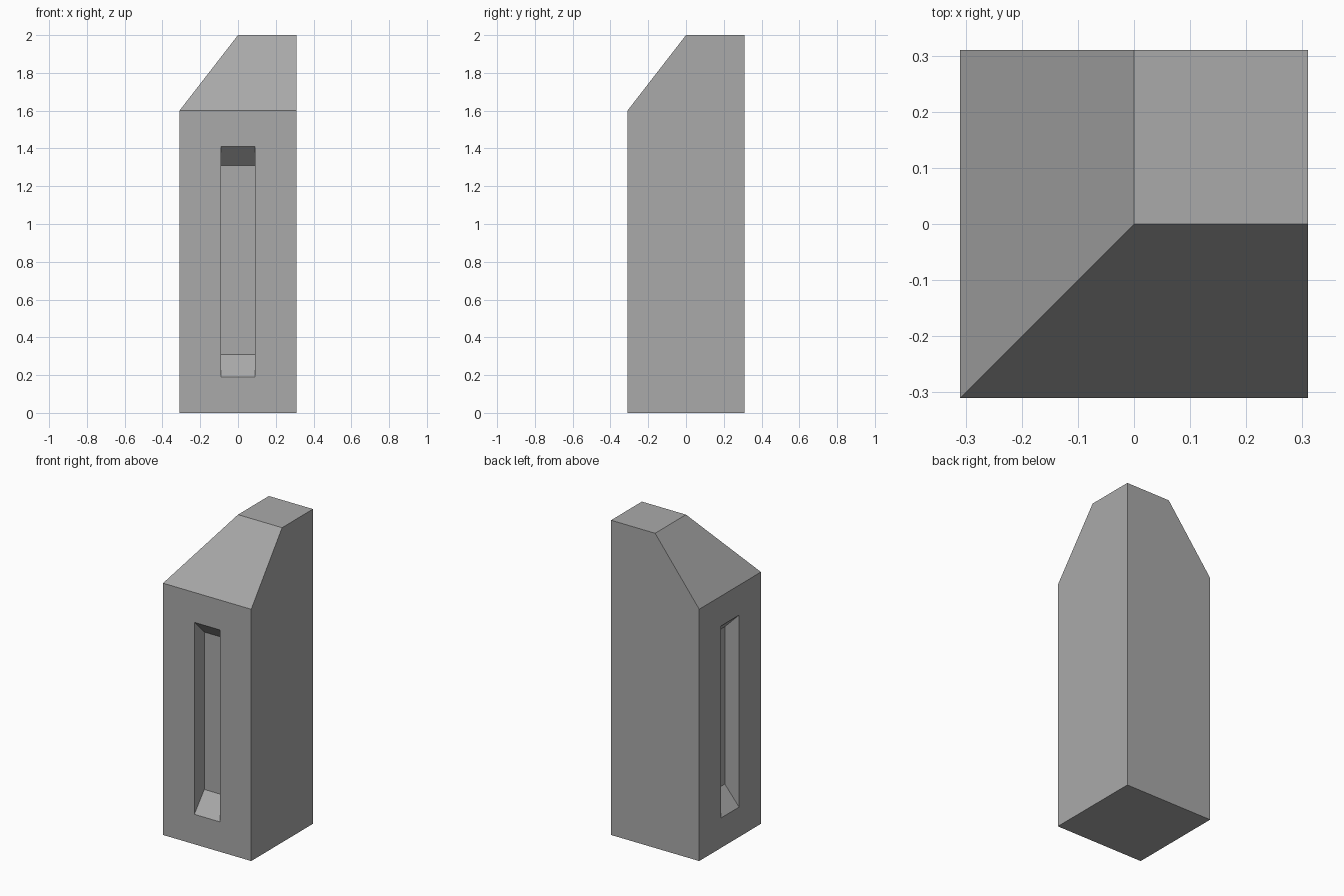
import bpy, bmesh, math
from mathutils import Matrix, Vector

HALF = 0.31        # half width of the square post
TOP = 2.0
SHOULDER = 1.6     # height where the two slopes start

if "Cube" in bpy.data.objects:
    bpy.data.objects.remove(bpy.data.objects["Cube"], do_unlink=True)

# Single grey stone colour
grey = bpy.data.materials.new("plain_grey")
grey.use_nodes = True
colour = (0.4, 0.4, 0.4, 1)
grey.diffuse_color = colour
grey.node_tree.nodes["Principled BSDF"].inputs["Base Color"].default_value = colour


def make_object(name, bm):
    bmesh.ops.recalc_face_normals(bm, faces=bm.faces)
    mesh = bpy.data.meshes.new(name)
    bm.to_mesh(mesh)
    bm.free()
    mesh.materials.append(grey)
    obj = bpy.data.objects.new(name, mesh)
    bpy.context.collection.objects.link(obj)
    return obj


def slice_off(bm, point, normal):
    """Cut away everything beyond a plane and cap the opening."""
    geom = bm.verts[:] + bm.edges[:] + bm.faces[:]
    cut = bmesh.ops.bisect_plane(bm, geom=geom, plane_co=point,
                                 plane_no=normal, clear_outer=True)
    edges = [e for e in cut["geom_cut"] if isinstance(e, bmesh.types.BMEdge)]
    bmesh.ops.contextual_create(bm, geom=edges)


def slot_cutter(name, angle):
    """Upright slot with sloping sill and head, turned about z."""
    profile = [(-0.1, 0.07), (0.1, 0.31), (0.1, 1.31), (-0.1, 1.51)]
    bm = bmesh.new()
    face = bm.faces.new([bm.verts.new((-0.09, depth - HALF, z))
                         for depth, z in profile])
    side = bmesh.ops.extrude_face_region(bm, geom=[face])["geom"]
    bmesh.ops.translate(bm, vec=(0.18, 0, 0),
                        verts=[v for v in side if isinstance(v, bmesh.types.BMVert)])
    bm.transform(Matrix.Rotation(angle, 4, "Z"))
    cutter = make_object(name, bm)
    cutter.hide_render = True
    return cutter


# Post: a tall box with the front and right top corners sloped away
bm = bmesh.new()
bmesh.ops.create_cube(bm, size=1, matrix=Matrix.Translation((0, 0, TOP / 2))
                      @ Matrix.Diagonal((2 * HALF, 2 * HALF, TOP, 1)))
rise = TOP - SHOULDER
for normal in (Vector((0, -rise, HALF)), Vector((-rise, 0, HALF))):
    slice_off(bm, (0, 0, TOP), normal.normalized())
post = make_object("post", bm)

# Slots in the front and right faces
cutters = [slot_cutter("front_slot_cutter", 0),
           slot_cutter("right_slot_cutter", -math.pi / 2)]
for cutter in cutters:
    mod = post.modifiers.new(cutter.name, "BOOLEAN")
    mod.operation = "DIFFERENCE"
    mod.solver = "EXACT"
    mod.object = cutter

# Bake the cuts into the post and drop the helpers
bpy.context.view_layer.update()
graph = bpy.context.evaluated_depsgraph_get()
baked = bpy.data.meshes.new_from_object(post.evaluated_get(graph))
post.modifiers.clear()
post.data = baked
for cutter in cutters:
    bpy.data.objects.remove(cutter, do_unlink=True)
